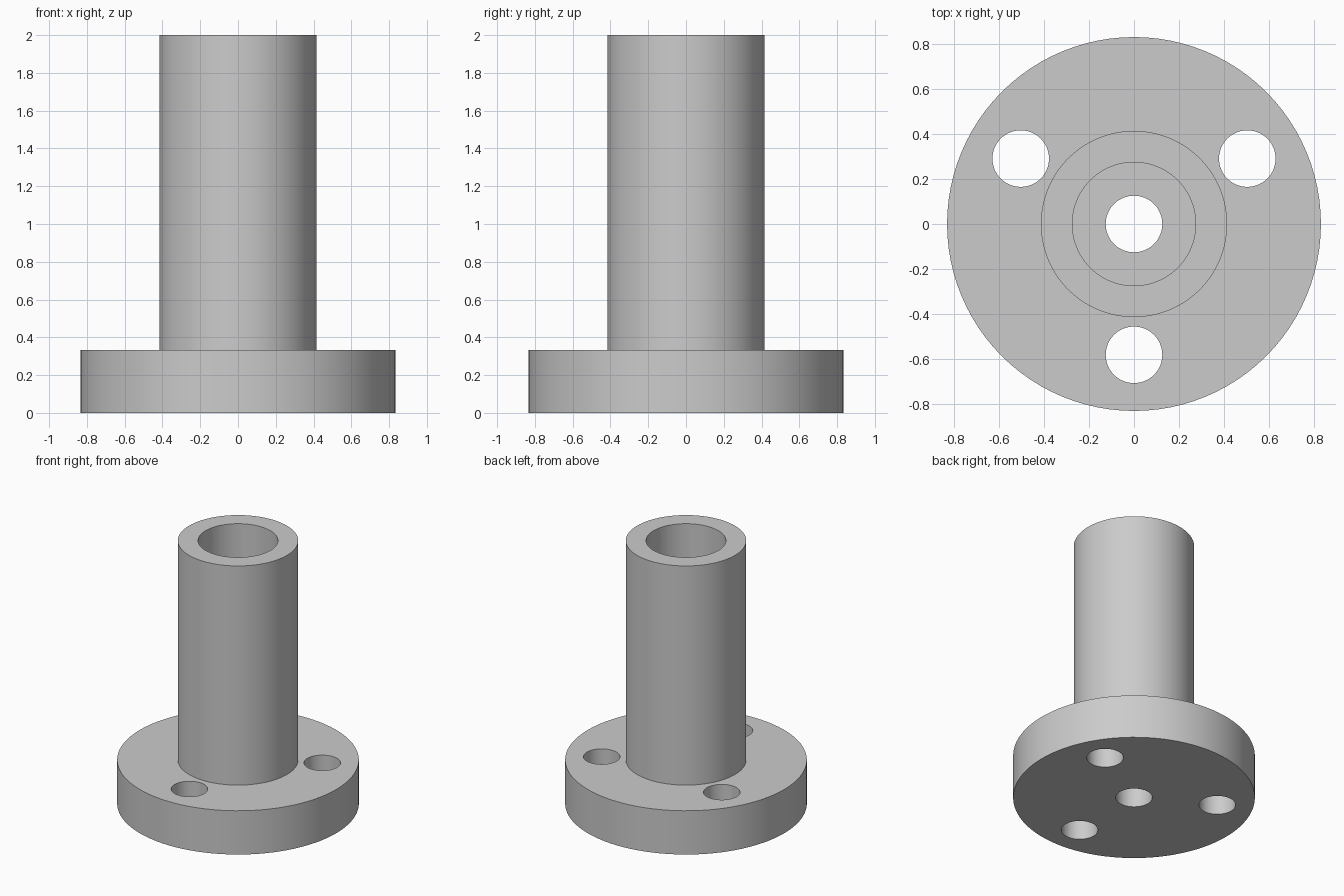
import bpy, bmesh, math
from mathutils import Matrix

cube = bpy.data.objects.get("Cube")
if cube:
    bpy.data.objects.remove(cube, do_unlink=True)

SEGMENTS = 96
FLANGE_R, FLANGE_H = 0.833, 0.333
TUBE_R, BORE_R, HOLE_R = 0.415, 0.275, 0.126
BOLT_CIRCLE, HEIGHT = 0.583, 2.0

grey = bpy.data.materials.new("plain grey")
grey.use_nodes = True
colour = (0.6, 0.6, 0.6, 1)
grey.diffuse_color = colour
grey.node_tree.nodes["Principled BSDF"].inputs["Base Color"].default_value = colour


def add_object(name, bm):
    bmesh.ops.recalc_face_normals(bm, faces=bm.faces)
    mesh = bpy.data.meshes.new(name)
    bm.to_mesh(mesh)
    bm.free()
    mesh.materials.append(grey)
    obj = bpy.data.objects.new(name, mesh)
    bpy.context.collection.objects.link(obj)
    return obj


# Flanged sleeve: closed profile (radius, height) turned about the z axis
profile = [(HOLE_R, 0), (FLANGE_R, 0), (FLANGE_R, FLANGE_H), (TUBE_R, FLANGE_H),
           (TUBE_R, HEIGHT), (BORE_R, HEIGHT), (BORE_R, FLANGE_H), (HOLE_R, FLANGE_H)]
bm = bmesh.new()
verts = [bm.verts.new((r, 0, z)) for r, z in profile]
edges = [bm.edges.new((v, verts[i - 1])) for i, v in enumerate(verts)]
bmesh.ops.spin(bm, geom=verts + edges, cent=(0, 0, 0), axis=(0, 0, 1),
               angle=math.tau, steps=SEGMENTS, use_duplicate=False)
bmesh.ops.remove_doubles(bm, verts=bm.verts, dist=0.0001)
sleeve = add_object("flanged_sleeve", bm)

# Three bolt holes, the first at the front
bm = bmesh.new()
for i in range(3):
    angle = math.radians(-90 + 120 * i)
    place = Matrix.Translation((BOLT_CIRCLE * math.cos(angle),
                                BOLT_CIRCLE * math.sin(angle), FLANGE_H / 2))
    bmesh.ops.create_cone(bm, cap_ends=True, segments=64, radius1=HOLE_R,
                          radius2=HOLE_R, depth=FLANGE_H * 2, matrix=place)
cutter = add_object("bolt_hole_cutter", bm)
cutter.hide_render = True
cutter.hide_viewport = True

cut = sleeve.modifiers.new("bolt holes", "BOOLEAN")
cut.operation = "DIFFERENCE"
cut.solver = "EXACT"
cut.object = cutter

# Apply the cut and smooth the round walls
bpy.context.view_layer.objects.active = sleeve
sleeve.select_set(True)
bpy.ops.object.modifier_apply(modifier=cut.name)
bpy.data.objects.remove(cutter, do_unlink=True)
bpy.ops.object.shade_smooth_by_angle(angle=math.radians(30))
